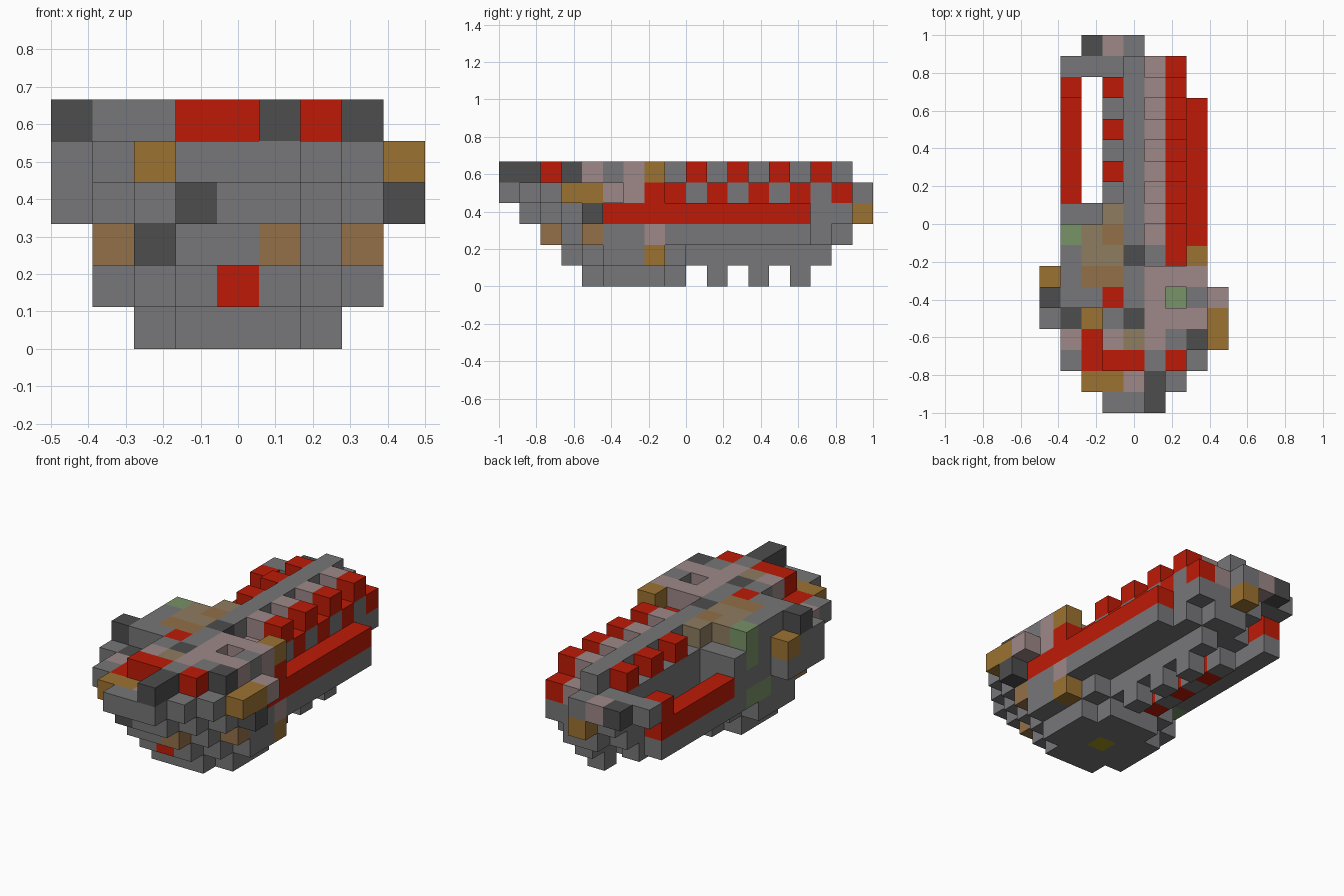
import bpy, bmesh
from mathutils import Vector

cube = bpy.data.objects.get("Cube")
if cube:
    bpy.data.objects.remove(cube, do_unlink=True)

U = 2 / 18                      # edge of one block
NX, NY = 9, 18                  # blocks across and along

PALETTE = {
    "g": ("mid_gray", "777678"),
    "d": ("dark_gray", "4d4d4d"),
    "r": ("red", "be1a06"),
    "l": ("rosy_gray", "9d8887"),
    "t": ("ochre", "9c7232"),
    "b": ("brown", "927048"),
    "o": ("olive_tan", "8d7c60"),
    "n": ("moss_green", "789267"),
    "y": ("dark_yellow", "a0901c"),
}


def linear(hexa):
    out = []
    for i in (0, 2, 4):
        c = int(hexa[i:i + 2], 16) / 255
        out.append(c / 12.92 if c <= 0.04045 else ((c + 0.055) / 1.055) ** 2.4)
    return (*out, 1)


def make_material(name, hexa):
    mat = bpy.data.materials.new(name)
    mat.use_nodes = True
    mat.diffuse_color = linear(hexa)
    shader = next(n for n in mat.node_tree.nodes if n.type == "BSDF_PRINCIPLED")
    shader.inputs["Base Color"].default_value = linear(hexa)
    shader.inputs["Roughness"].default_value = 0.9
    return mat


MATS = {key: make_material(*value) for key, value in PALETTE.items()}
blocks = {}                     # (column, row, level) -> (part, colour key)


def fill(part, key, xs, ys, zs):
    """Fill inclusive block ranges; a single number is a range of one."""
    def span(v):
        return range(v[0], v[1] + 1) if isinstance(v, tuple) else (v,)
    for x in span(xs):
        for y in span(ys):
            for z in span(zs):
                blocks[x, y, z] = (part, key)


def paint(key, *cells):
    for cell in cells:
        if cell in blocks:
            blocks[cell] = (blocks[cell][0], key)


def lay(part, level, rows):
    """Lay one deck level, one string per row from the bow."""
    for y, row in enumerate(rows):
        for x, key in enumerate(row):
            if key in PALETTE:
                blocks[x, y, level] = (part, key)


# Stepped bow hull, each level wider than the one below
for z in range(4):
    reach = z + 2
    for y in range(6 - reach, 9):
        half = min(2 if z == 0 else 3, reach + 1 - abs(y - 6))
        fill("bow_hull", "g", (4 - half, 4 + half), y, z)
fill("bow_hull", "g", (2, 6), 9, 2)
fill("bow_hull", "g", (1, 6), 9, 3)
fill("right_pod", "g", 0, (4, 6), 3)
fill("left_pod", "d", 8, 4, 3)

# Tail body, spine and keel, narrowing below the stern
fill("tail_body", "g", (3, 6), (10, 15), (2, 3))
fill("tail_body", "g", (3, 4), (10, 16), 4)
fill("stern", "g", (3, 6), 16, 3)
fill("stern", "g", (4, 5), 16, 2)
fill("tail_ledge", "l", 5, (9, 16), 4)
fill("spine", "g", 4, (10, 16), 5)
fill("keel", "g", 5, (9, 15), 1)
for y in range(9, 15):
    fill("keel_ribs", "r" if y % 2 else "g", 3, y, 1)
for y in range(10, 15, 2):
    fill("keel_teeth", "g", 5, y, 0)

# Red battlements and long side rails
for y in range(10, 17):
    odd = y % 2
    fill("left_battlement", "g" if odd else "r", 6, y, 4)
    if odd:
        fill("left_battlement", "l", 5, y, 5)
        fill("left_battlement", "r", 6, y, 5)
        fill("right_battlement", "r", 3, y, 5)
fill("left_rail", "g", 7, (9, 14), 2)
fill("left_rail", "r", 7, (5, 14), 3)
fill("right_rail", "g", 1, (9, 15), 2)
fill("right_rail", "r", 1, (10, 15), 3)
fill("right_rail", "r", 1, 15, 4)

# Stern bridge and stern blocks
fill("stern_bridge", "g", (1, 2), 16, 4)
for x, key in zip((2, 3, 4), "dlg"):
    fill("stern_block", key, x, 17, 4)
fill("stern_block", "t", 4, 17, 3)

# Lower and upper decks
lay("lower_deck", 4, (
    "...ggg...",
    "..ttlgg..",
    ".grggggg.",
    ".lrgggggt",
    "gdtgggggt",
    "ggggggngl",
    "tggggggl.",
    ".gggggrr.",
    ".gggglr..",
    ".gggglg..",
))
lay("upper_deck", 5, (
    ".....d...",
    ".....d...",
    "...rrgr..",
    "...lolgd.",
    "...gdlll.",
    "dggrgl.g.",
    ".gbbglll.",
    ".good..t.",
    ".nobg....",
    "...oglr..",
))

# Scattered coloured hull blocks
paint("d", (3, 1, 3), (2, 3, 2))
paint("b", (5, 2, 2), (7, 4, 2), (1, 4, 2))
paint("l", (7, 7, 2))
paint("t", (7, 7, 1))
paint("r", (4, 3, 1))
paint("n", (1, 8, 4), (1, 8, 2), (1, 7, 2))
paint("y", (4, 6, 0))

# Block faces: two in-plane axes for each outward direction
SIDES = []
for axis in range(3):
    for sign in (-1, 1):
        n = Vector((0, 0, 0))
        n[axis] = sign
        a = Vector((0, 0, 0))
        a[(axis + 1) % 3] = 1
        SIDES.append((n, a, n.cross(a)))


def build(part):
    """Make one object from the exposed block faces of a part."""
    bm = bmesh.new()
    keys = []
    for cell, (owner, key) in blocks.items():
        if owner != part:
            continue
        if key not in keys:
            keys.append(key)
        mid = Vector((cell[0] + 0.5 - NX / 2, cell[1] + 0.5 - NY / 2, cell[2] + 0.5))
        for n, a, b in SIDES:
            if tuple(int(c + d) for c, d in zip(cell, n)) in blocks:
                continue
            corners = (-a - b, a - b, a + b, b - a)
            face = bm.faces.new([bm.verts.new((mid + (n + c) / 2) * U) for c in corners])
            face.material_index = keys.index(key)
    bmesh.ops.remove_doubles(bm, verts=bm.verts, dist=U / 100)
    mesh = bpy.data.meshes.new(part)
    bm.to_mesh(mesh)
    bm.free()
    for key in keys:
        mesh.materials.append(MATS[key])
    bpy.context.scene.collection.objects.link(bpy.data.objects.new(part, mesh))


for part in dict.fromkeys(owner for owner, key in blocks.values()):
    build(part)
